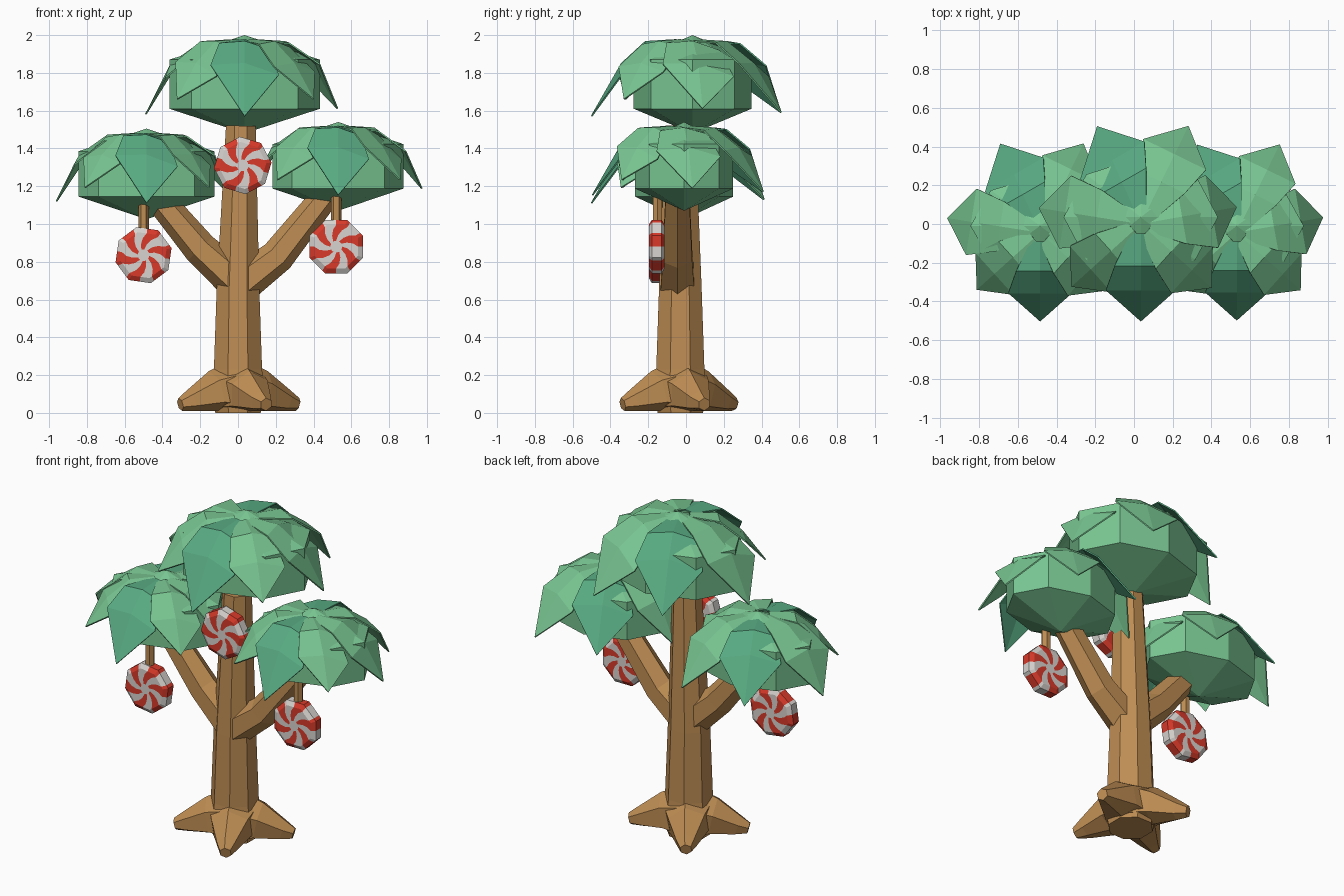
import bpy, bmesh, random
from math import sin, cos, pi, radians
from mathutils import Vector

random.seed(4)
if "Cube" in bpy.data.objects:
    bpy.data.objects.remove(bpy.data.objects["Cube"])


def material(name, rgb):
    """Flat material from an sRGB colour given in 0-255."""
    lin = [((c / 255 + 0.055) / 1.055) ** 2.4 for c in rgb]
    m = bpy.data.materials.new(name)
    m.use_nodes = True
    m.diffuse_color = (*lin, 1)
    m.node_tree.nodes["Principled BSDF"].inputs["Base Color"].default_value = (*lin, 1)
    return m


BARK = material("bark brown", (190, 141, 83))
LEAF = material("leaf green", (121, 198, 146))
TEAL = material("deep leaf green", (88, 170, 130))
RED = material("candy red", (216, 58, 42))
WHITE = material("candy white", (216, 212, 208))


def finish(name, bm, mats):
    bmesh.ops.recalc_face_normals(bm, faces=bm.faces)
    me = bpy.data.meshes.new(name)
    bm.to_mesh(me)
    bm.free()
    for m in mats:
        me.materials.append(m)
    ob = bpy.data.objects.new(name, me)
    bpy.context.collection.objects.link(ob)
    return ob


def tube(name, points, radii, sides, flat_base=False):
    """Faceted tapering tube along a path, optionally pressed flat on the ground."""
    bm = bmesh.new()
    pts = [Vector(p) for p in points]
    rings = []
    for i, (p, r) in enumerate(zip(pts, radii)):
        t = (pts[min(i + 1, len(pts) - 1)] - pts[max(i - 1, 0)]).normalized()
        u = Vector((0, 1, 0)) if abs(t.y) < 0.5 else Vector((1, 0, 0))
        u = (u - t * u.dot(t)).normalized()
        v = t.cross(u)
        ring = []
        for k in range(sides):
            a = 2 * pi * (k + 0.5) / sides
            q = p + r * (u * cos(a) + v * sin(a))
            if flat_base:
                q.z = max(q.z, 0.01)
            ring.append(bm.verts.new(q))
        rings.append(ring)
    for a, b in zip(rings, rings[1:]):
        for k in range(sides):
            j = (k + 1) % sides
            bm.faces.new((a[k], a[j], b[j], b[k]))
    bm.faces.new(rings[0])
    bm.faces.new(rings[-1])
    return finish(name, bm, [BARK])


# Trunk, roots and two branches
TY = -0.03
tube("trunk", [(0, TY, 0), (0, TY, 0.1), (0, TY, 0.23), (0, TY, 0.66), (0.015, TY, 1.52)],
     [0.13, 0.15, 0.138, 0.122, 0.085], 8)
for i, deg in enumerate((22, 122, 206, 296)):
    c, s = cos(radians(deg)), sin(radians(deg))
    path = [(c * r, TY + s * r, z) for r, z in ((0, 0.12), (0.14, 0.105), (0.28, 0.06), (0.34, 0.045))]
    tube(f"root_{i + 1}", path, [0.17, 0.12, 0.062, 0.035], 6, flat_base=True)
BY = -0.045
tube("left_branch", [(0, BY, 0.67), (0.21, BY, 0.83), (0.48, BY, 1.17)], [0.105, 0.09, 0.072], 6)
tube("right_branch", [(0, BY, 0.69), (-0.2, BY, 0.87), (-0.45, BY, 1.17)], [0.105, 0.09, 0.072], 6)


# Foliage: faceted crown with seven drooping leaves
# each leaf: direction, length, tip height, half width, widest part, skew of the corners
LEAVES = [(10, 0.5, -0.13, 0.19, 0.74, 0), (64, 0.56, -0.15, 0.18, 0.71, 0),
          (114, 0.55, -0.15, 0.19, 0.65, -0.06), (171, 0.53, -0.16, 0.19, 0.74, 0),
          (222, 0.48, -0.08, 0.16, 0.72, 0), (270, 0.5, -0.17, 0.18, 0.68, 0),
          (318, 0.49, -0.08, 0.16, 0.72, 0)]


def crown(name, centre, size):
    bm = bmesh.new()
    bmesh.ops.create_uvsphere(bm, u_segments=8, v_segments=3, radius=1)
    for v in bm.verts:
        v.co = Vector(centre) + Vector(v.co[i] * size[i] for i in range(3))
    finish(name, bm, [LEAF])


def leaf(name, centre, scale, shape, mat):
    """Sheet folded along its midrib, rolled a little, ending in a point."""
    deg, length, drop, width, knee, skew = shape
    bm = bmesh.new()
    d = Vector((cos(radians(deg)), sin(radians(deg)), 0))
    side = Vector((-d.y, d.x, 0))
    roll = -0.035 + random.uniform(-0.02, 0.02)
    rows = [(0.1, 0.235, 0.3), (0.43, 0.225, 0.75), (knee, 0.11, 1)]
    grid = []
    for frac, z, w in rows:
        w *= width
        grid.append([bm.verts.new(Vector(centre) + scale * (
            d * (length * frac * (1 + skew * s)) + side * (w * s)
            + Vector((0, 0, z - 0.2 * w * abs(s) + roll * s * frac))))
            for s in (-1, 0, 1)])
    tip = bm.verts.new(Vector(centre) + scale * (d * length + Vector((0, 0, drop))))
    for a, b in zip(grid, grid[1:]):
        for k in (0, 1):
            bm.faces.new((a[k], a[k + 1], b[k + 1], b[k]))
    for k in (0, 1):
        bm.faces.new((grid[-1][k], grid[-1][k + 1], tip))
    mod = finish(name, bm, [mat]).modifiers.new("thickness", 'SOLIDIFY')
    mod.thickness = 0.008
    mod.offset = 0


# leaf centre, crown radii, leaf scale; the crown sits slightly behind the leaf centre
CLUSTERS = [("top", (0.035, 0, 1.74), (0.46, 0.36, 0.26), 1.0),
            ("left", (0.53, -0.045, 1.305), (0.4, 0.3, 0.235), 0.9),
            ("right", (-0.485, -0.045, 1.265), (0.415, 0.3, 0.24), 0.91)]
for label, centre, size, scale in CLUSTERS:
    crown(f"{label}_crown", Vector(centre) + Vector((0, 0.035, 0)), size)
    for i, shape in enumerate(LEAVES):
        leaf(f"{label}_leaf_{i + 1}", centre, scale, shape,
             TEAL if shape[0] in (114, 270) else LEAF)


# Swirled candies: six red arms on an eight-sided disc
STEPS = 48


def candy(name, centre, turn, radius=0.153):
    bm = bmesh.new()

    def ring(frac, y):
        out = []
        for k in range(STEPS):
            a = 2 * pi * k / STEPS
            edge = cos(pi / 8) / cos(a % (pi / 4) - pi / 8)
            r = radius * frac * (edge if frac > 0.75 else 1)
            a += turn + 0.9 * max(0, 0.8 - frac)
            out.append(bm.verts.new((centre[0] + r * cos(a), centre[1] + y,
                                     centre[2] + r * sin(a))))
        return out

    half = [(0.2, 0.042), (0.4, 0.042), (0.6, 0.042), (0.82, 0.042), (1, 0.026)]
    rings = [ring(f, -y) for f, y in half] + [ring(f, y) for f, y in reversed(half)]
    for a, b in zip(rings, rings[1:]):
        for k in range(STEPS):
            j = (k + 1) % STEPS
            bm.faces.new((a[k], a[j], b[j], b[k])).material_index = (k - 1) // 4 % 2
    for cap in (rings[0], rings[-1]):
        bm.faces.new(cap).material_index = 0
    finish(name, bm, [WHITE, RED])


candy("left_candy", (0.52, -0.155, 0.88), pi / 8)
candy("right_candy", (-0.5, -0.155, 0.835), 0.25)
candy("middle_candy", (0.025, -0.155, 1.31), 0.1)

# Stems holding the outer candies
for label, x, z in (("left", 0.52, 1.0), ("right", -0.5, 0.96)):
    tube(f"{label}_candy_stem", [(x, -0.15, z), (x, -0.15, z + 0.22)], [0.028, 0.028], 6)
